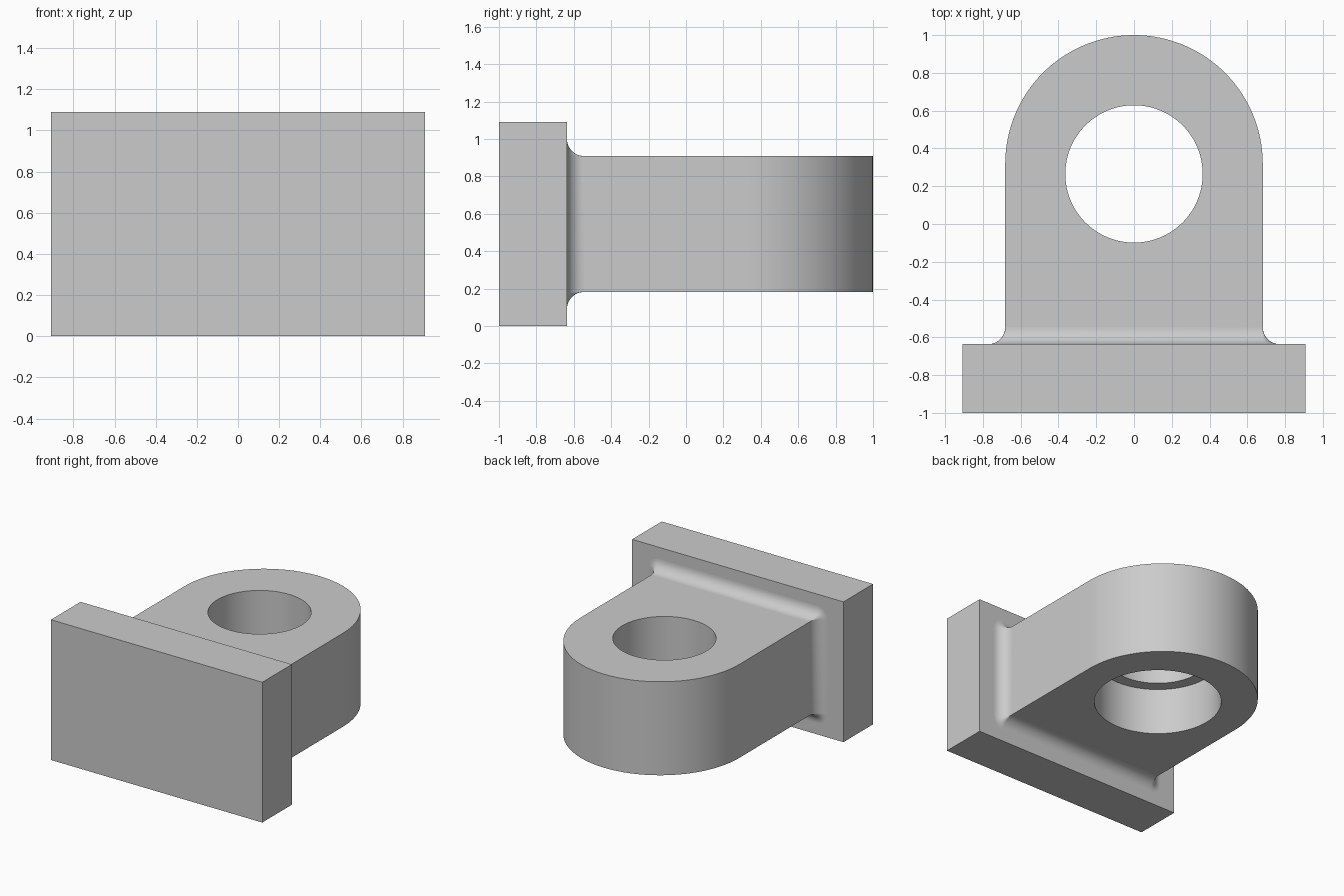
import bpy, bmesh
from math import sin, cos, pi

old = bpy.data.objects.get("Cube")
if old:
    bpy.data.objects.remove(old, do_unlink=True)

U = 1 / 11                      # design module
PLATE_BACK = -7 * U             # mating face of the plate
LUG_HALF, LUG_LOW, LUG_HIGH = 7.5 * U, 2 * U, 10 * U
BORE_Y = 0.265

grey = bpy.data.materials.new("plain grey")
grey.use_nodes = True
grey.diffuse_color = (0.6, 0.6, 0.6, 1)
grey.node_tree.nodes["Principled BSDF"].inputs["Base Color"].default_value = (0.6, 0.6, 0.6, 1)


def make(name, rings, cap_start=True, cap_end=True):
    """Skin a stack of matching closed rings."""
    bm = bmesh.new()
    loops = [[bm.verts.new(p) for p in ring] for ring in rings]
    n = len(loops[0])
    for a, b in zip(loops, loops[1:]):
        for i in range(n):
            j = (i + 1) % n
            bm.faces.new((a[i], a[j], b[j], b[i]))
    if cap_start:
        bm.faces.new(loops[0][::-1])
    if cap_end:
        bm.faces.new(loops[-1])
    bmesh.ops.recalc_face_normals(bm, faces=bm.faces)
    mesh = bpy.data.meshes.new(name)
    bm.to_mesh(mesh)
    bm.free()
    obj = bpy.data.objects.new(name, mesh)
    bpy.context.collection.objects.link(obj)
    mesh.materials.append(grey)
    return obj


def activate(obj):
    bpy.ops.object.select_all(action='DESELECT')
    obj.select_set(True)
    bpy.context.view_layer.objects.active = obj


def smooth(obj):
    activate(obj)
    bpy.ops.object.shade_smooth_by_angle(angle=pi / 6)


def extrude_z(name, outline, low, high):
    return make(name, [[(x, y, z) for x, y in outline] for z in (low, high)])


def cut_bore(target, radius, low, high):
    steps = 96
    circle = [(radius * cos(2 * pi * i / steps), BORE_Y + radius * sin(2 * pi * i / steps))
              for i in range(steps)]
    cutter = extrude_z("bore_cutter", circle, low, high)
    cutter.hide_render = True
    mod = target.modifiers.new("bore", 'BOOLEAN')
    mod.operation, mod.solver, mod.object = 'DIFFERENCE', 'EXACT', cutter
    activate(target)
    bpy.ops.object.modifier_apply(modifier=mod.name)
    bpy.data.objects.remove(cutter, do_unlink=True)


# Mounting plate
w = 10 * U
extrude_z("mounting_plate", [(-w, -1), (w, -1), (w, PLATE_BACK), (-w, PLATE_BACK)], 0, 12 * U)

# Round-ended lug, with a through bore and a wider counterbore from below
arc = [(LUG_HALF * cos(pi * i / 64), 1 - LUG_HALF + LUG_HALF * sin(pi * i / 64))
       for i in range(65)]
lug = extrude_z("lug", [(-LUG_HALF, PLATE_BACK), (LUG_HALF, PLATE_BACK)] + arc, LUG_LOW, LUG_HIGH)
cut_bore(lug, 4 * U, 0, 12 * U)
cut_bore(lug, 5 * U, 0, LUG_LOW + 4 * U)
smooth(lug)


# Concave fillet around the root of the lug, rolling round its corners
def root_ring(offset, y):
    ring = []
    corners = [(LUG_HALF, LUG_HIGH), (-LUG_HALF, LUG_HIGH),
               (-LUG_HALF, LUG_LOW), (LUG_HALF, LUG_LOW)]
    for q, (x, z) in enumerate(corners):
        for i in range(9):
            a = (q + i / 8) * pi / 2
            ring.append((x + offset * cos(a), y, z + offset * sin(a)))
    return ring


r = U
rings = []
for i in range(13):
    t = pi / 2 * i / 12
    rings.append(root_ring(max(r * (1 - cos(t)), 0.0002), PLATE_BACK + r * (1 - sin(t))))
smooth(make("root_fillet", rings, False, False))
bpy.ops.object.select_all(action='DESELECT')
